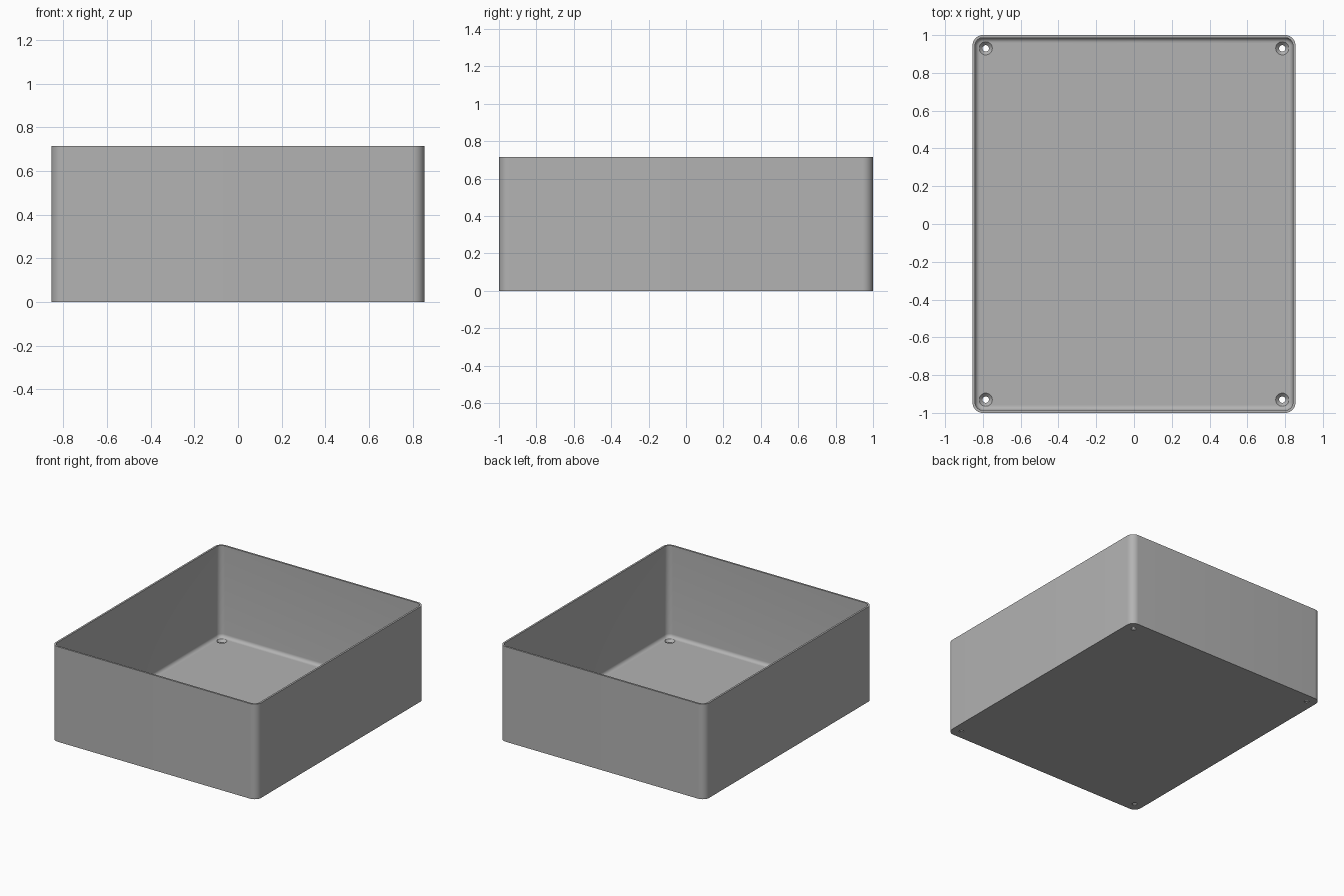
import bpy, bmesh, math

cube = bpy.data.objects.get("Cube")
if cube:
    bpy.data.objects.remove(cube, do_unlink=True)

HALF_X, HALF_Y, HEIGHT = 0.855, 1.0, 0.715
CORNER, WALL, FLOOR, FILLET = 0.055, 0.014, 0.025, 0.026

grey = bpy.data.materials.new("plain grey")
grey.use_nodes = True
colour = (0.45, 0.45, 0.45, 1)
grey.diffuse_color = colour
grey.node_tree.nodes["Principled BSDF"].inputs["Base Color"].default_value = colour


def new_object(name, bm):
    bmesh.ops.recalc_face_normals(bm, faces=bm.faces)
    mesh = bpy.data.meshes.new(name)
    bm.to_mesh(mesh)
    bm.free()
    mesh.materials.append(grey)
    obj = bpy.data.objects.new(name, mesh)
    bpy.context.collection.objects.link(obj)
    return obj


def rounded_ring(bm, inset, z, steps=10):
    """Rounded rectangle of vertices, pulled in from the outer wall."""
    radius = CORNER - inset
    ring = []
    for i, (sx, sy) in enumerate([(1, 1), (-1, 1), (-1, -1), (1, -1)]):
        for k in range(steps + 1):
            a = math.pi / 2 * (i + k / steps)
            ring.append(bm.verts.new((sx * (HALF_X - CORNER) + radius * math.cos(a),
                                      sy * (HALF_Y - CORNER) + radius * math.sin(a), z)))
    return ring


def loft(bm, rings):
    """Skin a stack of rings and cap both ends."""
    for a, b in zip(rings, rings[1:]):
        n = len(a)
        for i in range(n):
            j = (i + 1) % n
            bm.faces.new((a[i], a[j], b[j], b[i]))
    bm.faces.new(rings[0])
    bm.faces.new(rings[-1])


# Open box: outer wall, rim, inner wall, rounded floor edge, floor
bm = bmesh.new()
profile = [(0, 0), (0, HEIGHT), (WALL, HEIGHT)]
for k in range(7):
    a = math.pi / 2 * k / 6
    profile.append((WALL + FILLET * (1 - math.cos(a)), FLOOR + FILLET * (1 - math.sin(a))))
loft(bm, [rounded_ring(bm, inset, z) for inset, z in profile])
box = new_object("open_box", bm)

# Countersunk screw holes in the four floor corners
bm = bmesh.new()
for sx in (-1, 1):
    for sy in (-1, 1):
        rings = []
        for radius, z in [(0.017, -0.02), (0.017, 0.007), (0.035, FLOOR), (0.035, 0.06)]:
            rings.append([bm.verts.new((sx * 0.785 + radius * math.cos(math.tau * k / 32),
                                        sy * 0.93 + radius * math.sin(math.tau * k / 32), z))
                          for k in range(32)])
        loft(bm, rings)
cutter = new_object("screw_hole_cutter", bm)
cutter.hide_render = True

cut = box.modifiers.new("screw_holes", 'BOOLEAN')
cut.operation = 'DIFFERENCE'
cut.solver = 'EXACT'
cut.object = cutter

bpy.ops.object.select_all(action='DESELECT')
box.select_set(True)
bpy.context.view_layer.objects.active = box
bpy.ops.object.modifier_apply(modifier=cut.name)
bpy.data.objects.remove(cutter, do_unlink=True)
bpy.ops.object.shade_smooth_by_angle(angle=math.radians(30))
